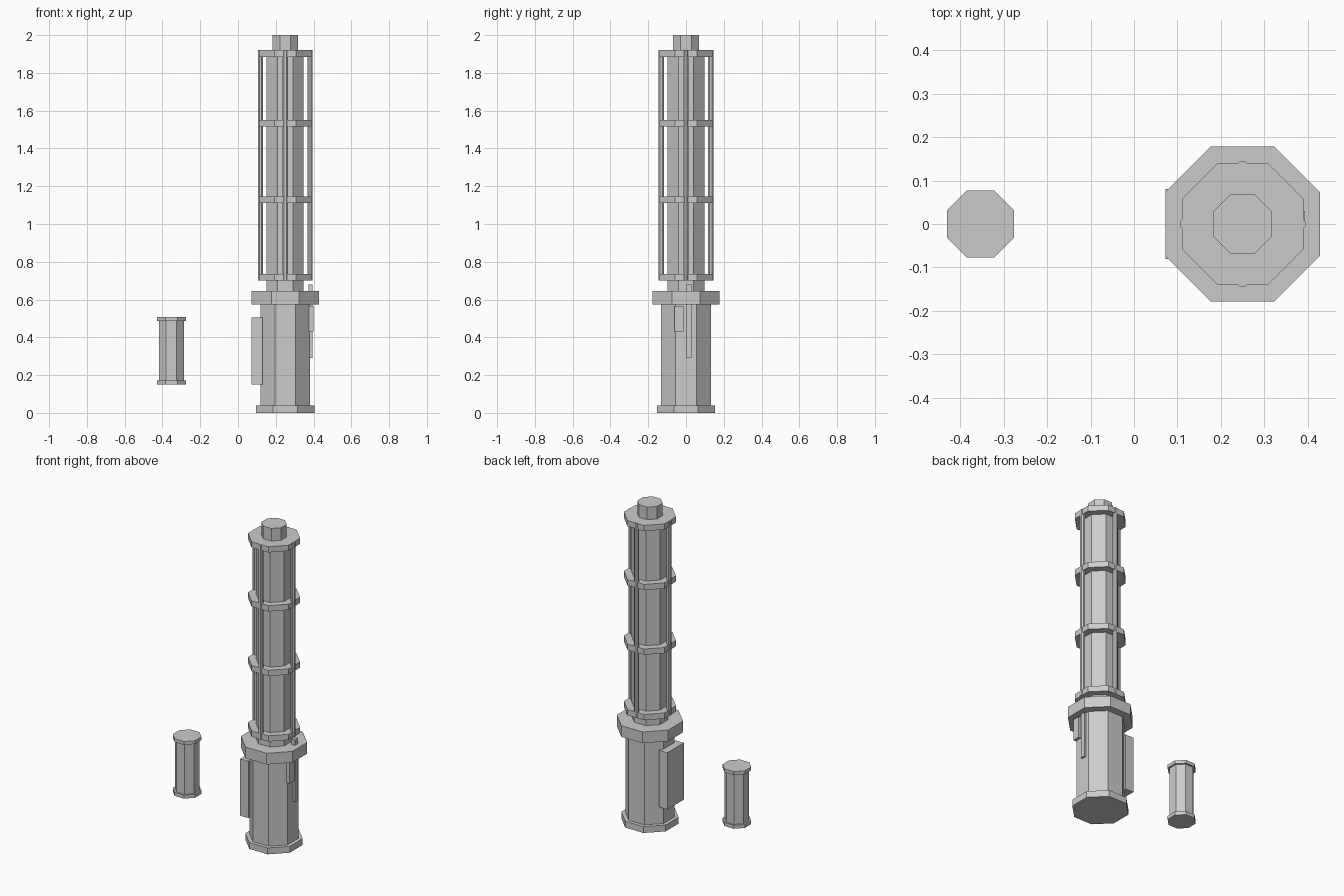
import bpy, bmesh
from math import pi, cos
from mathutils import Matrix, Vector

if "Cube" in bpy.data.objects:
    bpy.data.objects.remove(bpy.data.objects["Cube"])

MAIN_X, CAN_X = 0.25, -0.353


def new_object(name, bm):
    mesh = bpy.data.meshes.new(name)
    bm.to_mesh(mesh)
    bm.free()
    obj = bpy.data.objects.new(name, mesh)
    bpy.context.collection.objects.link(obj)
    return obj


def octagon(name, x, y, apothem, z0, z1):
    """Eight-sided prism with flats facing the axes."""
    r = apothem / cos(pi / 8)
    bm = bmesh.new()
    m = Matrix.Translation((x, y, (z0 + z1) / 2)) @ Matrix.Rotation(pi / 8, 4, 'Z')
    bmesh.ops.create_cone(bm, cap_ends=True, segments=8, radius1=r, radius2=r,
                          depth=z1 - z0, matrix=m)
    return new_object(name, bm)


def box(name, lo, hi):
    lo, hi = Vector(lo), Vector(hi)
    bm = bmesh.new()
    m = Matrix.Translation((lo + hi) / 2) @ Matrix.Diagonal((*(hi - lo), 1))
    bmesh.ops.create_cube(bm, size=1, matrix=m)
    return new_object(name, bm)


# Main stack: foot, lower body, collar, column and top cap
for name, apothem, z0, z1 in [
    ("base_foot", 0.154, 0.0, 0.04),
    ("lower_body", 0.132, 0.04, 0.575),
    ("collar", 0.178, 0.575, 0.645),
    ("inner_column", 0.098, 0.645, 1.90),
    ("top_cap", 0.068, 1.92, 2.0),
]:
    octagon(name, MAIN_X, 0, apothem, z0, z1)

# Cage rings around the column
for i, z in enumerate((0.70, 1.11, 1.515, 1.885)):
    octagon(f"cage_ring_{i + 1}", MAIN_X, 0, 0.14, z, z + 0.036)

# Four cage rods
for i, (dx, dy) in enumerate(((1, 0), (0, 1), (-1, 0), (0, -1))):
    octagon(f"cage_rod_{i + 1}", MAIN_X + dx * 0.131, dy * 0.131, 0.0135, 0.70, 1.92)

# Side grip panel, and the catch and lever on the opposite side
box("side_panel", (0.072, -0.081, 0.15), (0.13, 0.081, 0.506))
box("catch_block", (0.36, -0.06, 0.43), (0.40, -0.012, 0.565))
box("lever_bar", (0.372, 0.0, 0.29), (0.394, 0.03, 0.68))

# Separate canister with end caps
octagon("canister_body", CAN_X, 0, 0.066, 0.17, 0.49)
octagon("canister_bottom_cap", CAN_X, 0, 0.077, 0.15, 0.172)
octagon("canister_top_cap", CAN_X, 0, 0.077, 0.487, 0.508)
